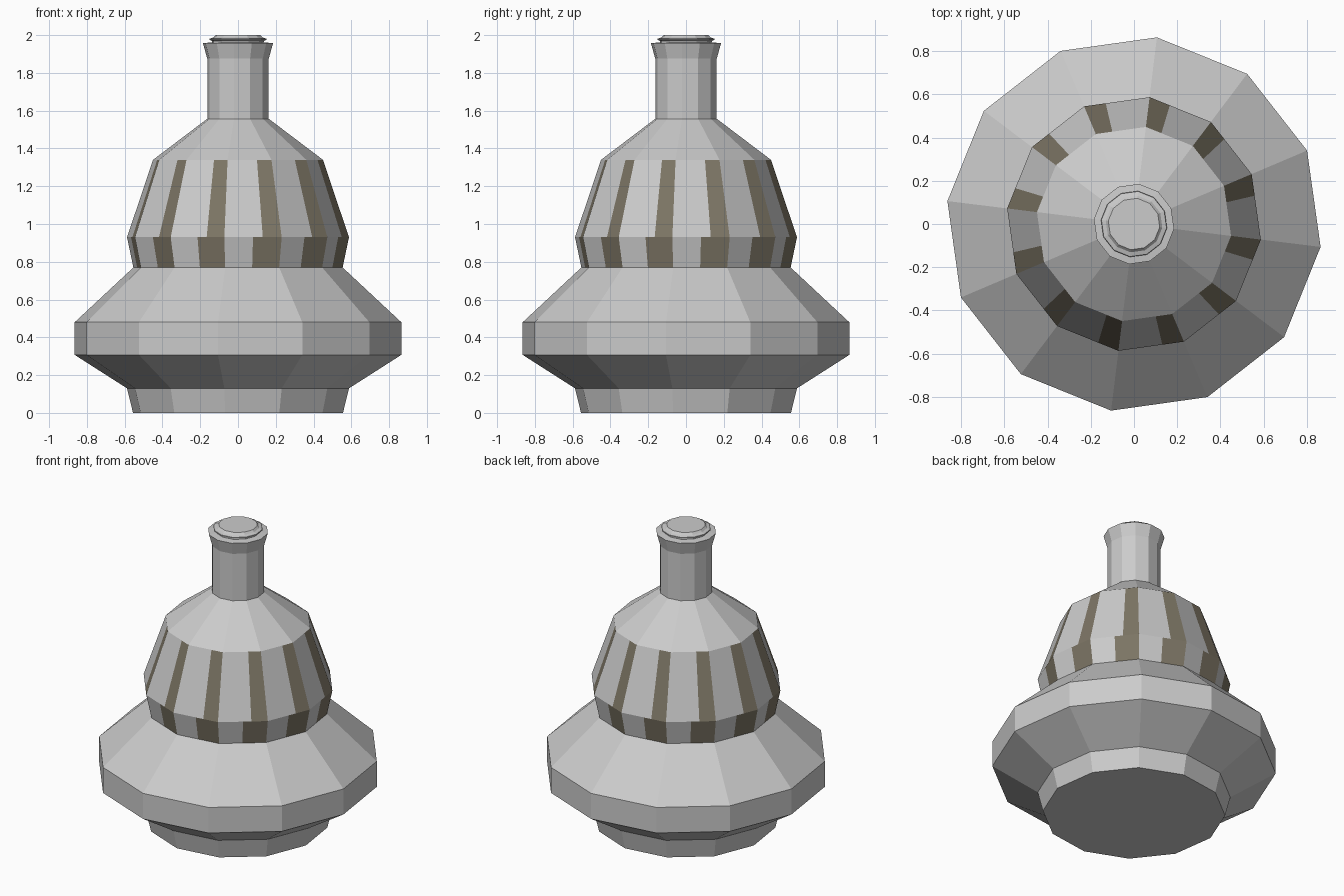
import bpy, bmesh, math

if "Cube" in bpy.data.objects:
    bpy.data.objects.remove(bpy.data.objects["Cube"])

SIDES = 12
START = math.radians(-7)


def material(name, colour):
    m = bpy.data.materials.new(name)
    m.diffuse_color = (*colour, 1)
    m.use_nodes = True
    m.node_tree.nodes["Principled BSDF"].inputs["Base Color"].default_value = m.diffuse_color
    return m


GREY = material("grey metal", (0.60, 0.60, 0.60))
BROWN = material("brown stripe", (0.205, 0.180, 0.130))


def ring_points(r, z, stripe):
    """Corners of one ring, plus a cut point on each side when striped."""
    corners = [(r * math.cos(START + math.tau * k / SIDES),
                r * math.sin(START + math.tau * k / SIDES), z) for k in range(SIDES)]
    if not stripe:
        return corners
    points = []
    for k, a in enumerate(corners):
        b = corners[(k + 1) % SIDES]
        t = 1 - stripe
        points += [a, (a[0] + (b[0] - a[0]) * t, a[1] + (b[1] - a[1]) * t, z)]
    return points


def turned(name, profile, stripe=0, cap_bottom=False, cap_top=False):
    """Flat-sided turned part from (radius, height) pairs, bottom to top."""
    bm = bmesh.new()
    rings = [[bm.verts.new(p) for p in ring_points(r, z, stripe)] for r, z in profile]
    n = len(rings[0])
    for low, high in zip(rings, rings[1:]):
        for i in range(n):
            j = (i + 1) % n
            f = bm.faces.new((low[i], low[j], high[j], high[i]))
            f.material_index = 1 if stripe and i % 2 else 0
    if cap_bottom:
        bm.faces.new(rings[0][::-1])
    if cap_top:
        bm.faces.new(rings[-1])
    mesh = bpy.data.meshes.new(name)
    bm.to_mesh(mesh)
    bm.free()
    mesh.materials.append(GREY)
    mesh.materials.append(BROWN)
    obj = bpy.data.objects.new(name, mesh)
    bpy.context.collection.objects.link(obj)
    return obj


# foot and wide flared skirt
turned("foot", [(0.56, 0), (0.592, 0.13)], cap_bottom=True)
turned("skirt", [(0.592, 0.13), (0.871, 0.307), (0.871, 0.48), (0.558, 0.77)])

# striped body: wide stripes on the lower band, narrow above
turned("lower_band", [(0.558, 0.77), (0.592, 0.93)], stripe=0.5)
turned("striped_body", [(0.592, 0.93), (0.453, 1.34)], stripe=0.33)

# shoulder, neck with flared lip, and cap
turned("shoulder", [(0.453, 1.34), (0.164, 1.557)])
turned("neck", [(0.164, 1.557), (0.164, 1.875), (0.187, 1.957), (0.14, 1.962)])
turned("cap", [(0.14, 1.962), (0.14, 1.97), (0.154, 1.976), (0.152, 1.981),
               (0.132, 1.987), (0.12, 2.0)], cap_top=True)
